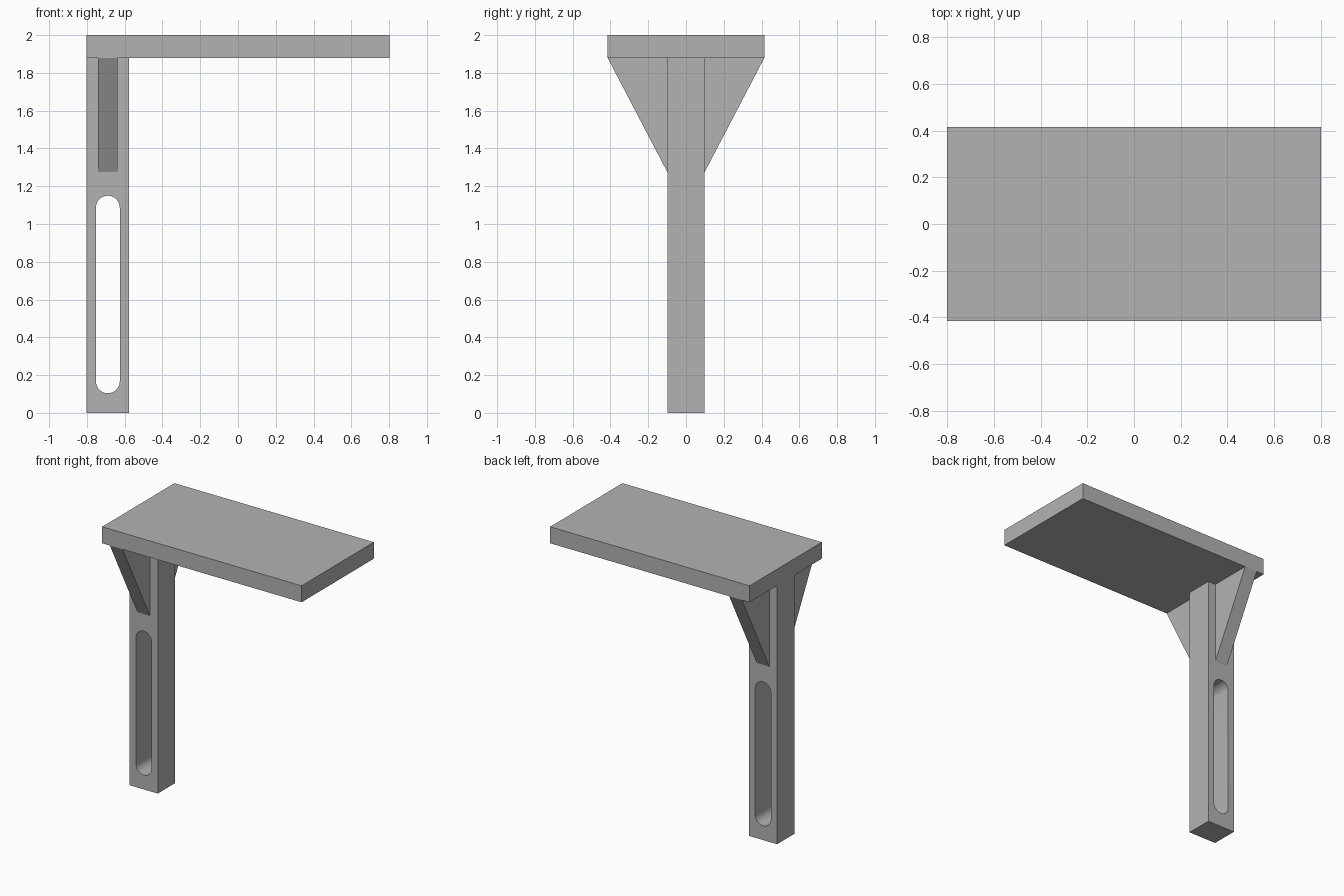
import bpy, bmesh, math
from mathutils import Vector

cube = bpy.data.objects.get("Cube")
if cube:
    bpy.data.objects.remove(cube, do_unlink=True)

grey = bpy.data.materials.new("plain_grey")
grey.use_nodes = True
colour = (0.45, 0.45, 0.45, 1)
grey.diffuse_color = colour
grey.node_tree.nodes["Principled BSDF"].inputs["Base Color"].default_value = colour


def prism(name, points, sweep):
    """Solid made by sweeping a flat outline along a vector."""
    bm = bmesh.new()
    face = bm.faces.new([bm.verts.new(p) for p in points])
    swept = bmesh.ops.extrude_face_region(bm, geom=[face])["geom"]
    verts = [v for v in swept if isinstance(v, bmesh.types.BMVert)]
    bmesh.ops.translate(bm, verts=verts, vec=Vector(sweep))
    bmesh.ops.recalc_face_normals(bm, faces=bm.faces)
    mesh = bpy.data.meshes.new(name)
    bm.to_mesh(mesh)
    bm.free()
    mesh.materials.append(grey)
    obj = bpy.data.objects.new(name, mesh)
    bpy.context.collection.objects.link(obj)
    return obj


def box(name, low, high):
    (x0, y0, z0), (x1, y1, z1) = low, high
    outline = [(x0, y0, z0), (x1, y0, z0), (x1, y1, z0), (x0, y1, z0)]
    return prism(name, outline, (0, 0, z1 - z0))


LEFT, RIGHT = -0.802, -0.576   # post sides
POST_Y, TOP_Y = 0.099, 0.415   # half depths
UNDER = 1.88                   # underside of the top
MID = (LEFT + RIGHT) / 2

# Table top and upright post
box("table_top", (LEFT, -TOP_Y, UNDER), (-LEFT, TOP_Y, 2))
post = box("post", (LEFT, -POST_Y, 0), (RIGHT, POST_Y, UNDER))

# Round-ended slot cut through the post
radius, steps = 0.063, 16
outline = []
for centre_z, start in ((1.087, 0), (0.167, math.pi)):
    for i in range(steps + 1):
        a = start + math.pi * i / steps
        outline.append((MID + radius * math.cos(a), -TOP_Y, centre_z + radius * math.sin(a)))
cutter = prism("slot_cutter", outline, (0, 2 * TOP_Y, 0))
cutter.hide_render = True
cut = post.modifiers.new("slot", "BOOLEAN")
cut.operation = "DIFFERENCE"
cut.solver = "EXACT"
cut.object = cutter
bpy.ops.object.select_all(action="DESELECT")
bpy.context.view_layer.objects.active = post
post.select_set(True)
bpy.ops.object.modifier_apply(modifier=cut.name)
bpy.data.objects.remove(cutter, do_unlink=True)
bpy.ops.object.shade_smooth_by_angle(angle=math.radians(30))

# Triangular braces in front of and behind the post
half = 0.051
for name, side in (("front_brace", -1), ("back_brace", 1)):
    corners = [(POST_Y, 1.275), (TOP_Y, UNDER), (POST_Y, UNDER)]
    prism(name, [(MID - half, side * y, z) for y, z in corners], (2 * half, 0, 0))
